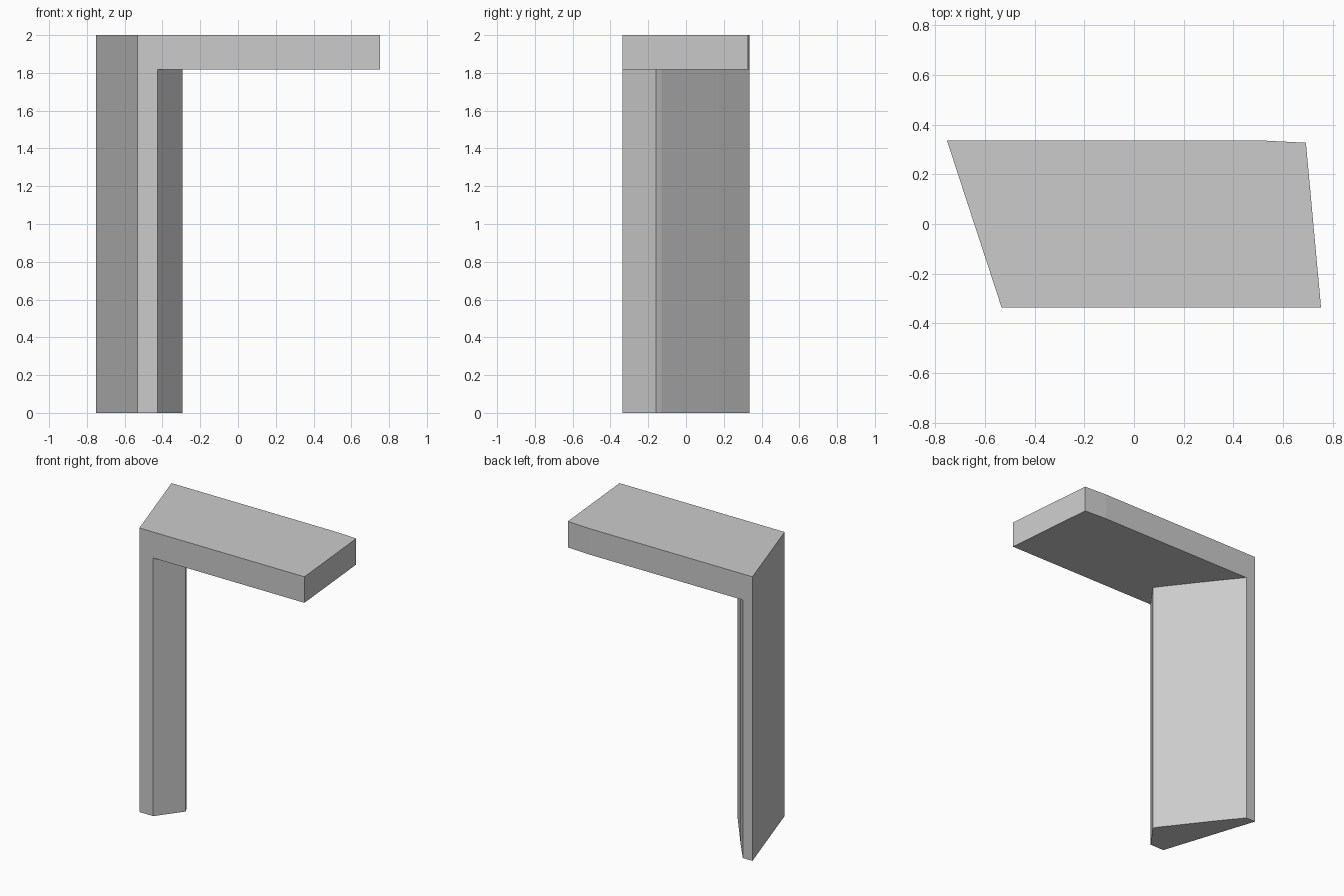
import bpy
import bmesh

if "Cube" in bpy.data.objects:
    bpy.data.objects.remove(bpy.data.objects["Cube"])


def prism(name, outline, z0, z1):
    """Extrude a flat counter-clockwise outline from z0 up to z1."""
    bm = bmesh.new()
    face = bm.faces.new([bm.verts.new((x, y, z0)) for x, y in outline])
    ext = bmesh.ops.extrude_face_region(bm, geom=[face], use_keep_orig=True)
    top = [g for g in ext["geom"] if isinstance(g, bmesh.types.BMVert)]
    bmesh.ops.translate(bm, verts=top, vec=(0, 0, z1 - z0))
    bmesh.ops.recalc_face_normals(bm, faces=bm.faces)
    mesh = bpy.data.meshes.new(name)
    bm.to_mesh(mesh)
    bm.free()
    obj = bpy.data.objects.new(name, mesh)
    bpy.context.collection.objects.link(obj)
    return obj


SLAB_BOTTOM = 1.817
front_left, back_left = (-0.533, -0.336), (-0.753, 0.336)

# Overhanging top slab with a slightly clipped back right corner
prism("top_slab",
      [front_left, (0.753, -0.336), (0.692, 0.327), (0.52, 0.336), back_left],
      SLAB_BOTTOM, 2.0)

# Upright wall, flush with the slanted left end of the slab
prism("upright",
      [front_left, (-0.425, -0.336), (-0.295, -0.16), (-0.312, -0.13),
       (-0.548, 0.175), (-0.678, 0.336), back_left],
      0.0, SLAB_BOTTOM)
